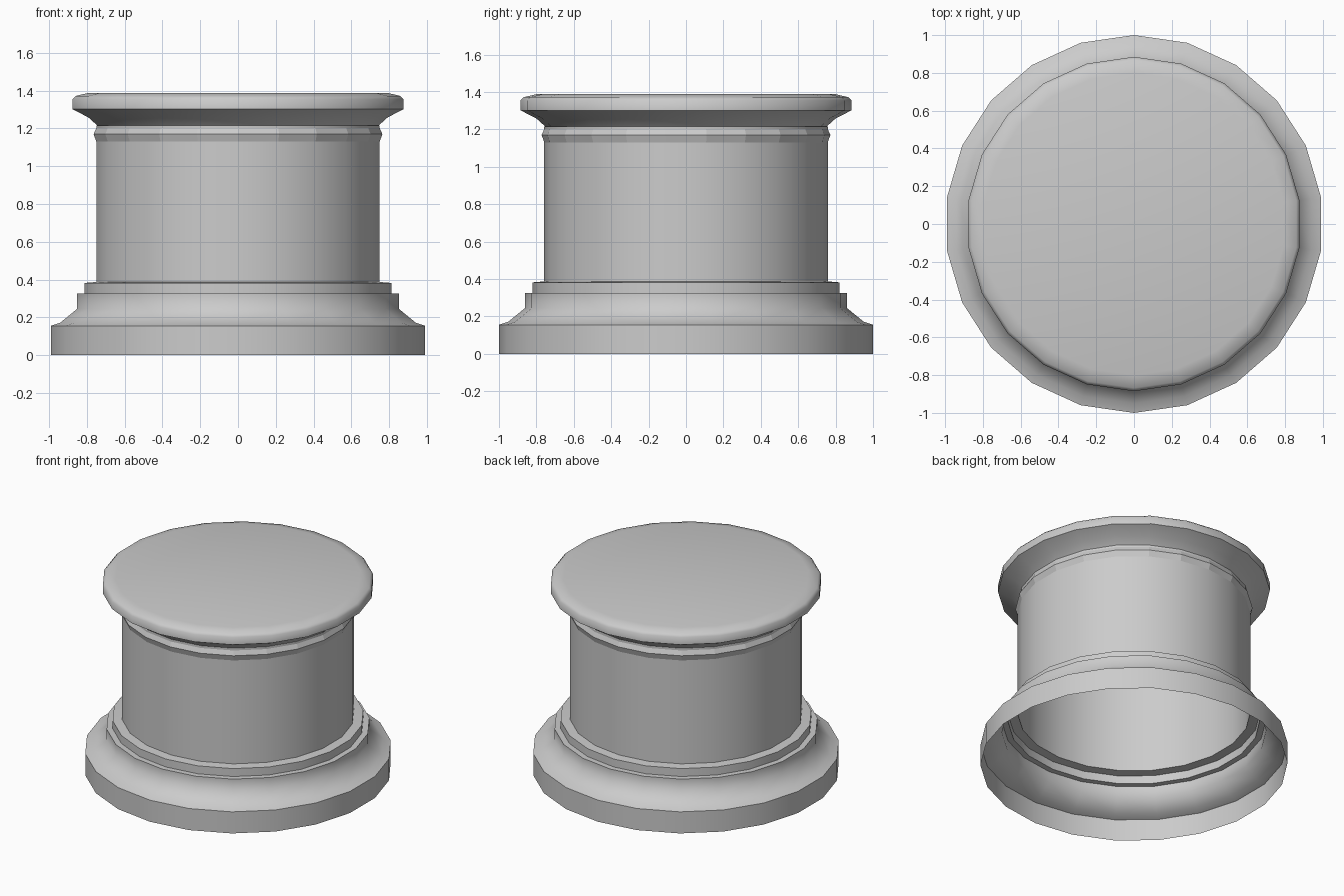
import bpy, bmesh, math

if "Cube" in bpy.data.objects:
    bpy.data.objects.remove(bpy.data.objects["Cube"])

SIDES = 22


def lathe(name, profile, cap=False, smooth=True):
    """Spin an (r, z) profile around z as an open shell; optionally close the top."""
    bm = bmesh.new()
    rings = []
    for r, z in profile:
        ring = []
        for i in range(SIDES):
            a = math.pi / 2 + 2 * math.pi * i / SIDES
            ring.append(bm.verts.new((r * math.cos(a), r * math.sin(a), z)))
        rings.append(ring)
    for lo, hi in zip(rings, rings[1:]):
        for i in range(SIDES):
            j = (i + 1) % SIDES
            bm.faces.new((lo[i], lo[j], hi[j], hi[i]))
    if cap:
        bm.faces.new(rings[-1])
    mesh = bpy.data.meshes.new(name)
    bm.to_mesh(mesh)
    bm.free()
    obj = bpy.data.objects.new(name, mesh)
    bpy.context.collection.objects.link(obj)
    if smooth:
        bpy.ops.object.select_all(action='DESELECT')
        obj.select_set(True)
        bpy.context.view_layer.objects.active = obj
        bpy.ops.object.shade_smooth_by_angle(angle=math.radians(55))
    return obj


# Flared, stepped foot, open underneath
lathe("base", [(1.0, 0), (1.0, 0.155), (0.95, 0.172), (0.86, 0.245),
               (0.86, 0.325), (0.82, 0.325), (0.82, 0.382), (0.758, 0.387)])

# Plain hollow drum
lathe("shaft", [(0.758, 0.387), (0.758, 1.215)])

# Faceted collar below the top
lathe("collar", [(0.758, 1.13), (0.772, 1.17), (0.752, 1.215)], smooth=False)

# Overhanging top with bevelled rim
lathe("top_slab", [(0.752, 1.215), (0.80, 1.258), (0.885, 1.302),
                   (0.885, 1.355), (0.868, 1.372), (0.80, 1.388)], cap=True)
